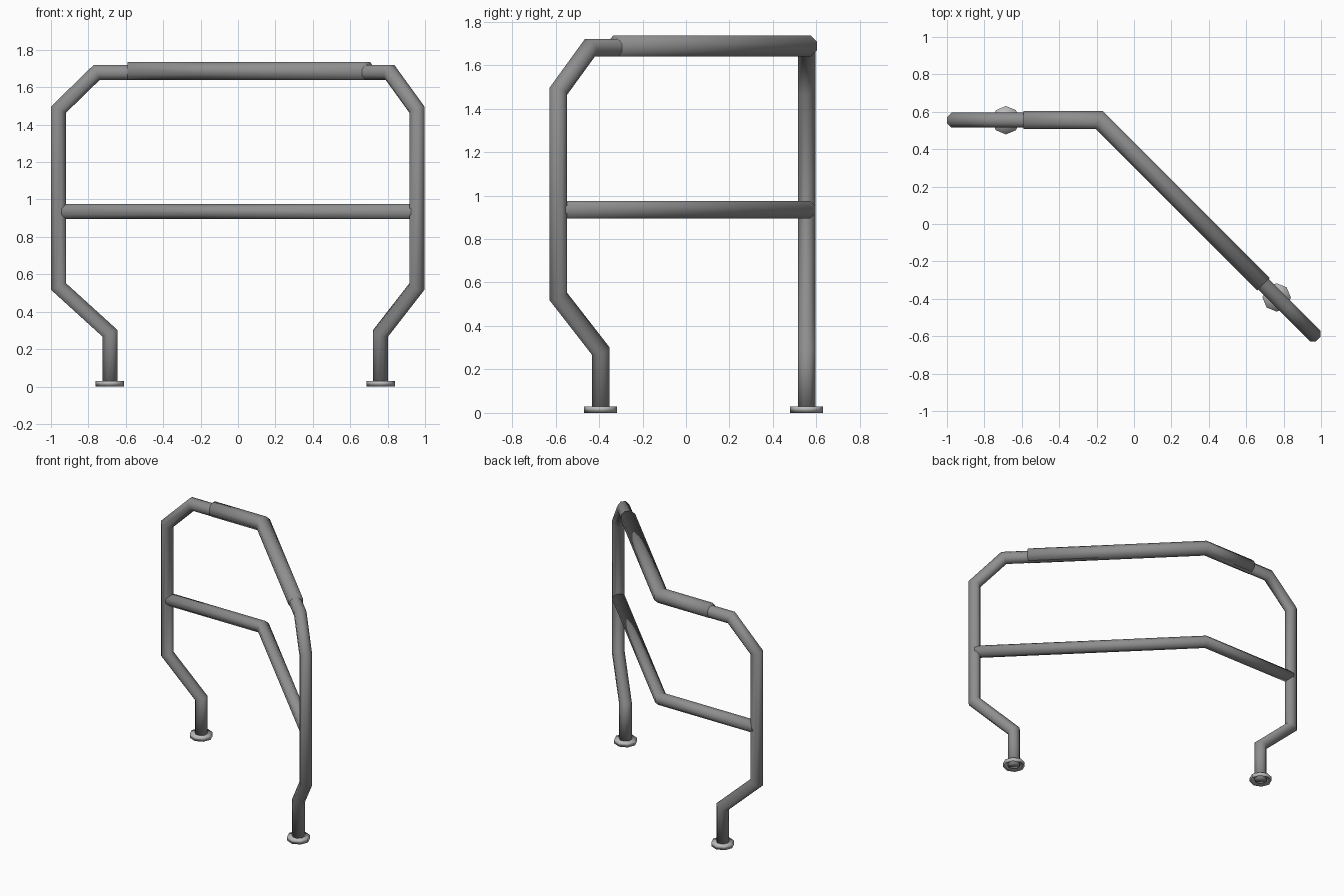
import bpy, bmesh, math
from mathutils import Vector

if "Cube" in bpy.data.objects:
    bpy.data.objects.remove(bpy.data.objects["Cube"])

SIDES = 8


def material(name, value):
    mat = bpy.data.materials.new(name)
    mat.diffuse_color = (value, value, value, 1)
    mat.use_nodes = True
    mat.node_tree.nodes["Principled BSDF"].inputs["Base Color"].default_value = mat.diffuse_color
    return mat


TUBE_GREY = material("tube_grey", 0.27)
PLATE_GREY = material("plate_grey", 0.5)


def make_object(bm, name, mat):
    bmesh.ops.recalc_face_normals(bm, faces=bm.faces)
    for f in bm.faces:
        f.smooth = True
    mesh = bpy.data.meshes.new(name)
    bm.to_mesh(mesh)
    bm.free()
    mesh.materials.append(mat)
    ob = bpy.data.objects.new(name, mesh)
    bpy.context.collection.objects.link(ob)
    return ob


def tube(name, points, apothem, side):
    """Sweep an octagon along a path, with mitred bends."""
    pts = [Vector(p) for p in points]
    dirs = [(b - a).normalized() for a, b in zip(pts, pts[1:])]
    side = Vector(side)
    up = dirs[0].cross(side)
    r = apothem / math.cos(math.pi / SIDES)
    ring = []
    for i in range(SIDES):
        a = (i + 0.5) * 2 * math.pi / SIDES
        ring.append(pts[0] + r * (math.cos(a) * side + math.sin(a) * up))
    bm = bmesh.new()
    rings = [[bm.verts.new(v) for v in ring]]
    for i, d in enumerate(dirs):
        p = pts[i + 1]
        n = d if i == len(dirs) - 1 else (d + dirs[i + 1]).normalized()
        ring = [v + d * ((p - v).dot(n) / d.dot(n)) for v in ring]
        rings.append([bm.verts.new(v) for v in ring])
    for a, b in zip(rings, rings[1:]):
        for i in range(SIDES):
            j = (i + 1) % SIDES
            bm.faces.new((a[i], a[j], b[j], b[i]))
    bm.faces.new(rings[0])
    bm.faces.new(rings[-1])
    return make_object(bm, name, TUBE_GREY)


def flange(name, x, y):
    """Octagonal foot plate with a recessed underside."""
    bm = bmesh.new()
    bmesh.ops.create_cone(bm, cap_ends=True, segments=8, radius1=0.076,
                          radius2=0.076, depth=0.03)
    bmesh.ops.translate(bm, verts=bm.verts, vec=(x, y, 0.015))
    bm.normal_update()
    bottom = [f for f in bm.faces if f.normal.z < -0.9]
    bmesh.ops.inset_region(bm, faces=bottom, thickness=0.018)
    bmesh.ops.translate(bm, verts=bottom[0].verts, vec=(0, 0, 0.02))
    make_object(bm, name, PLATE_GREY)


# Plan of the frame: two straight arms meeting at an elbow
elbow = Vector((-0.185, 0.555, 0))
left_end = Vector((-0.96, 0.555, 0))
right_end = Vector((0.957, -0.587, 0))


def along(end, inset, z):
    p = end + (elbow - end).normalized() * inset
    return (p.x, p.y, z)


# (inset from the arm end, height) of one upright, foot to top rail
profile = [(0.275, 0.006), (0.275, 0.285), (0, 0.535), (0, 1.48), (0.205, 1.68)]

# Main bent tube
path = [along(left_end, s, z) for s, z in profile]
path.append((elbow.x, elbow.y, 1.68))
path += [along(right_end, s, z) for s, z in reversed(profile)]
tube("main_tube", path, 0.04, (1, 0, 0))

# Thicker sleeve on the top rail
tube("top_sleeve", [along(left_end, 0.37, 1.688), (elbow.x, elbow.y, 1.688),
                    along(right_end, 0.375, 1.688)], 0.048, (0, 1, 0))

# Middle rail
tube("middle_rail", [along(left_end, 0.005, 0.935), (elbow.x, elbow.y, 0.935),
                     along(right_end, 0.005, 0.935)], 0.04, (0, 1, 0))

# Foot plates
for name, end in (("left", left_end), ("right", right_end)):
    x, y, _ = along(end, 0.275, 0)
    flange(name + "_foot_plate", x, y)
